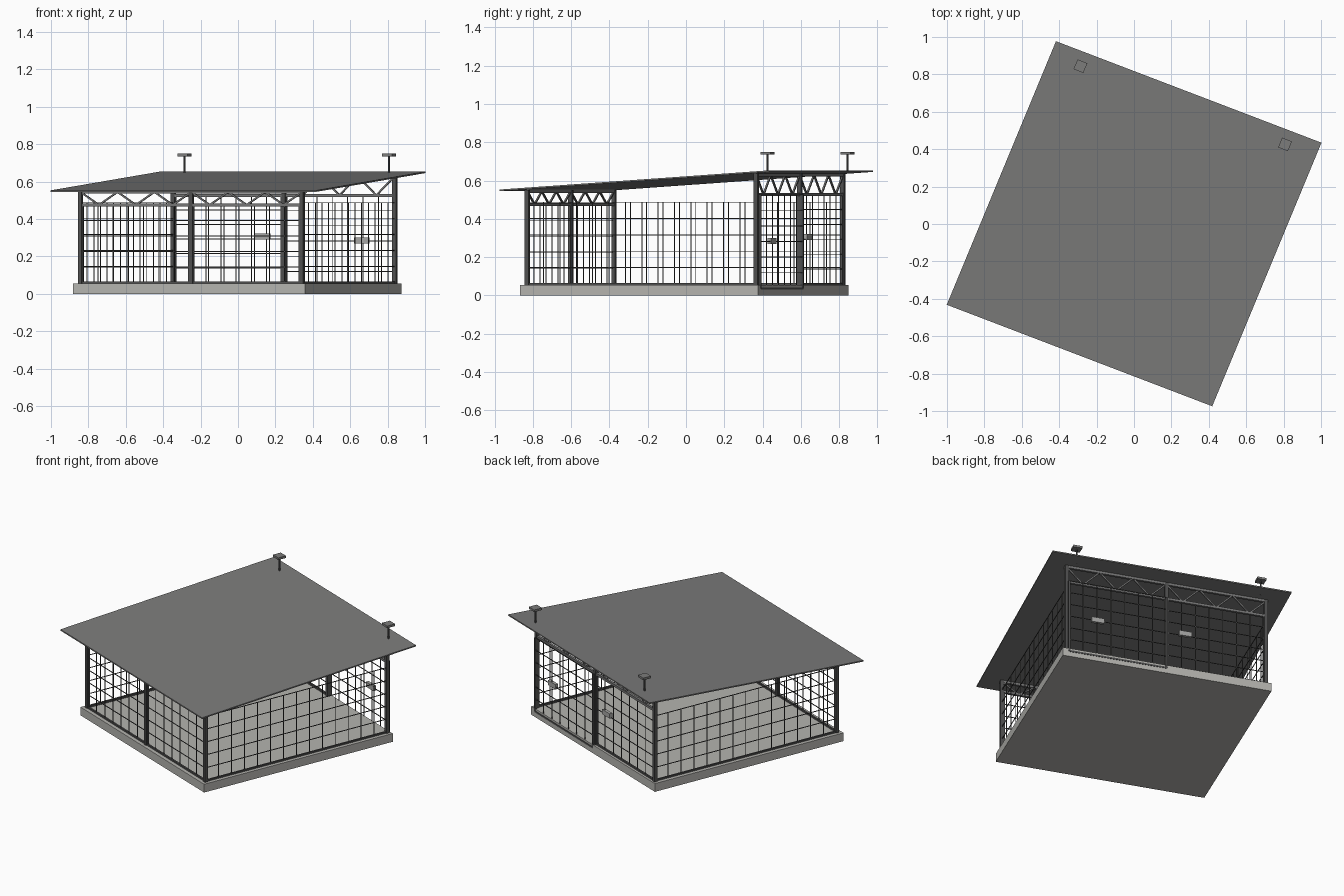
import bpy
import bmesh
from mathutils import Matrix, Vector

cube = bpy.data.objects.get("Cube")
if cube:
    bpy.data.objects.remove(cube, do_unlink=True)

# Plan axes: the whole shelter is turned, so parts are built straight and mapped
TURN = Matrix(((0.934, 0.383, 0, 0), (-0.357, 0.924, 0, 0), (0, 0, 1, 0), (0, 0, 0, 1)))


def material(name, r, g, b):
    m = bpy.data.materials.new(name)
    m.use_nodes = True
    m.diffuse_color = (r, g, b, 1)
    m.node_tree.nodes["Principled BSDF"].inputs["Base Color"].default_value = (r, g, b, 1)
    return m


CONCRETE = material("concrete", 0.46, 0.455, 0.43)
ROOFING = material("grey roofing", 0.2, 0.2, 0.197)
STEEL = material("dark steel", 0.08, 0.08, 0.079)
TRUSS = material("truss grey", 0.18, 0.18, 0.18)
PLATE = material("light plate", 0.38, 0.38, 0.37)


def box(bm, lo, hi):
    """Axis-aligned box between two opposite corners."""
    lo, hi = Vector(lo), Vector(hi)
    mat = Matrix.Translation((lo + hi) / 2) @ Matrix.Diagonal((*(hi - lo), 1))
    return bmesh.ops.create_cube(bm, size=1, matrix=mat)["verts"]


def beam(bm, p, q, w):
    """Square bar running from p to q."""
    p, q = Vector(p), Vector(q)
    d = q - p
    rot = d.to_track_quat('Z', 'Y').to_matrix().to_4x4()
    mat = Matrix.Translation((p + q) / 2) @ rot @ Matrix.Diagonal((w, w, d.length, 1))
    bmesh.ops.create_cube(bm, size=1, matrix=mat)


def finish(bm, name, mat):
    bm.transform(TURN)
    bmesh.ops.recalc_face_normals(bm, faces=bm.faces)
    me = bpy.data.meshes.new(name)
    bm.to_mesh(me)
    bm.free()
    me.materials.append(mat)
    ob = bpy.data.objects.new(name, me)
    bpy.context.collection.objects.link(ob)


FLOOR = 0.055
SIDE, FRONT, BACK = 0.634, -0.652, 0.642
GATE = 0.656
RAIL_FRONT, RAIL_BACK = 0.475, 0.526


def roof_z(y):
    return 0.553 + (y + 0.761) * 0.0657


# Floor slab
bm = bmesh.new()
box(bm, (-0.664, -0.682, 0), (0.663, 0.663, FLOOR))
finish(bm, "floor_slab", CONCRETE)

# Sloping roof sheet
bm = bmesh.new()
for v in box(bm, (-0.76, -0.761, -0.008), (0.76, 0.764, 0)):
    v.co.z += roof_z(v.co.y)
finish(bm, "roof", ROOFING)

# Posts
for row, y in (("front", FRONT), ("back", BACK)):
    for side, x in (("right", -SIDE), ("middle", 0), ("left", SIDE)):
        bm = bmesh.new()
        box(bm, (x - 0.011, y - 0.011, FLOOR - 0.005),
            (x + 0.011, y + 0.011, roof_z(y) - 0.009))
        finish(bm, f"{row}_{side}_post", STEEL)

# Trusses over the front and back, three V shapes in each bay
for row, y, low in (("front", FRONT, RAIL_FRONT), ("back", BACK, RAIL_BACK)):
    top = roof_z(y) - 0.016
    bm = bmesh.new()
    for z in (low, top):
        box(bm, (-SIDE, y - 0.008, z - 0.008), (SIDE, y + 0.008, z + 0.008))
    step = SIDE / 6
    for i in range(12):
        x = -SIDE + i * step
        z0, z1 = (top, low) if i % 2 == 0 else (low, top)
        beam(bm, (x, y, z0), (x + step, y, z1), 0.009)
    finish(bm, row + "_truss", TRUSS)


def mesh_panel(name, start, end, z0, z1, cols, rows, frame=0.011, wire=0.004):
    """Wire grid between two plan points with a rail along the bottom."""
    a, b = Vector((*start, 0)), Vector((*end, 0))
    up = Vector((0, 0, 1))
    bm = bmesh.new()
    for i in range(cols + 1):
        p = a.lerp(b, i / cols)
        w = frame if i in (0, cols) else wire
        beam(bm, p + up * z0, p + up * z1, w)
    for j in range(rows + 1):
        z = z0 + (z1 - z0) * j / rows
        w = frame if j == 0 else wire
        beam(bm, a + up * z, b + up * z, w)
    finish(bm, name, STEEL)


# Wire walls
for side, s in (("right", -1), ("left", 1)):
    x = s * SIDE
    mesh_panel(side + "_wire_wall", (x, FRONT), (x, BACK), FLOOR + 0.005, 0.487, 14, 5)
    mesh_panel(f"front_{side}_wire_panel", (s * 0.012, FRONT), (s * 0.622, FRONT),
               FLOOR + 0.005, RAIL_FRONT, 7, 5)
mesh_panel("back_right_wire_panel", (-0.622, BACK), (-0.012, BACK),
           FLOOR + 0.005, RAIL_BACK, 7, 6)
mesh_panel("back_left_wire_gate", (0.004, GATE + 0.004), (0.622, GATE + 0.004),
           0.037, RAIL_BACK, 7, 6)

# Lock plates on the back panels
for name, x, y, z in (("panel_lock_plate", -0.122, BACK, 0.305),
                      ("gate_lock_plate", 0.44, GATE, 0.285)):
    bm = bmesh.new()
    box(bm, (x - 0.04, y - 0.01, z - 0.016), (x + 0.04, y + 0.01, z + 0.016))
    finish(bm, name, PLATE)

# Lamps on short poles above the back roof edge
for side, x in (("right", -0.588), ("left", 0.583)):
    y = 0.686
    bm = bmesh.new()
    bmesh.ops.create_cone(bm, cap_ends=True, segments=8, radius1=0.005, radius2=0.005,
                          depth=0.1, matrix=Matrix.Translation((x, y, 0.69)))
    finish(bm, side + "_lamp_pole", STEEL)
    bm = bmesh.new()
    box(bm, (x - 0.028, y - 0.028, 0.735), (x + 0.028, y + 0.028, 0.749))
    finish(bm, side + "_lamp_head", ROOFING)
